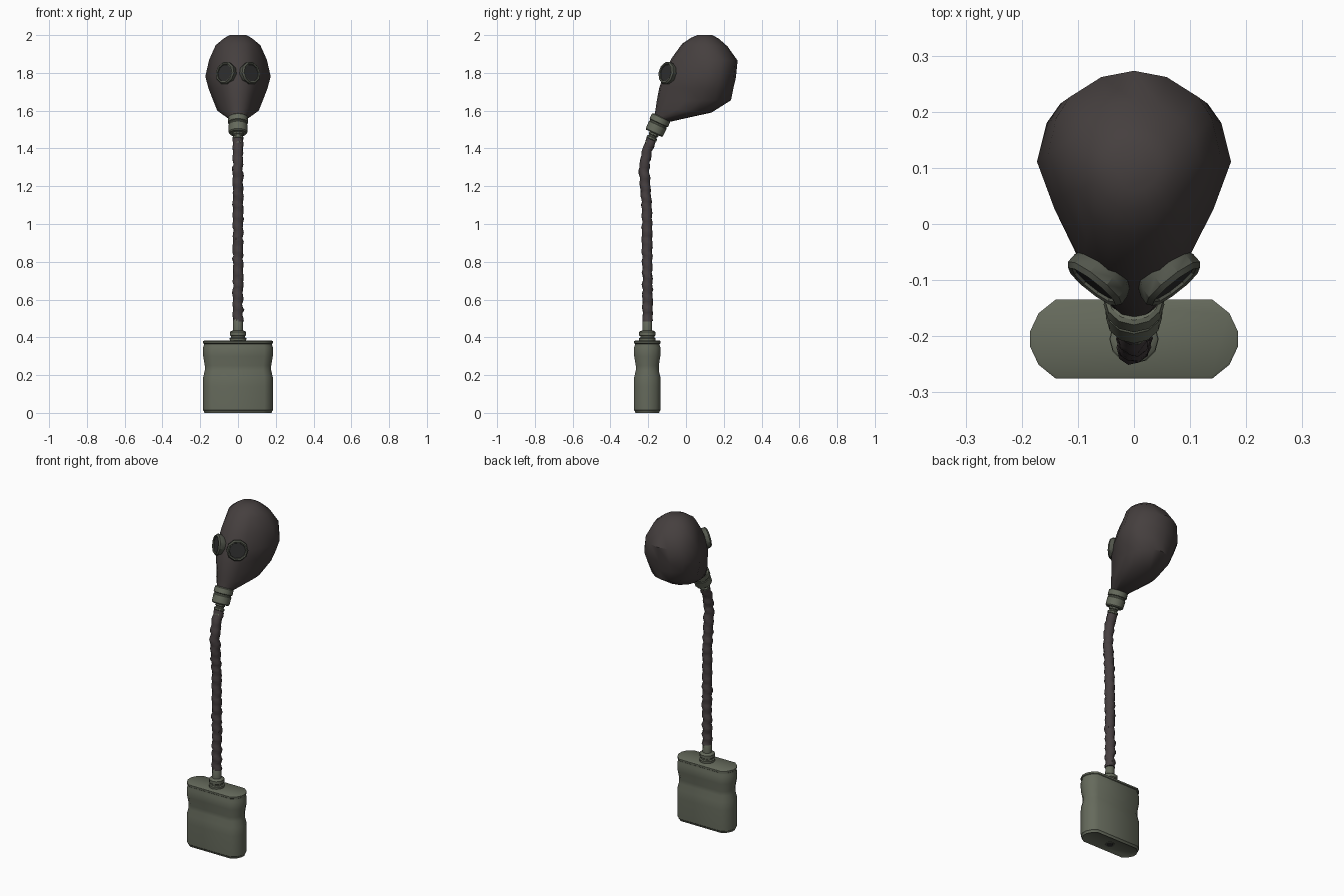
import bpy, bmesh, math, random
from mathutils import Vector

if "Cube" in bpy.data.objects:
    bpy.data.objects.remove(bpy.data.objects["Cube"])

random.seed(4)


def material(name, rgb):
    m = bpy.data.materials.new(name)
    m.diffuse_color = (*rgb, 1)
    m.use_nodes = True
    m.node_tree.nodes["Principled BSDF"].inputs["Base Color"].default_value = m.diffuse_color
    return m


RUBBER = material("dark_rubber", (0.060, 0.050, 0.049))
HOSE = material("hose_rubber", (0.062, 0.050, 0.052))
OLIVE = material("olive_metal", (0.130, 0.143, 0.106))
RIM = material("rim_metal", (0.085, 0.092, 0.072))
LENS = material("dark_lens", (0.028, 0.028, 0.028))


def loft(name, rings, mat, angle=40):
    """Skin a list of equal-length point rings, closing both ends."""
    bm = bmesh.new()
    vs = [[bm.verts.new(p) for p in ring] for ring in rings]
    n = len(rings[0])
    for a, b in zip(vs, vs[1:]):
        for i in range(n):
            j = (i + 1) % n
            bm.faces.new((a[i], a[j], b[j], b[i]))
    bm.faces.new(vs[0])
    bm.faces.new(vs[-1])
    bmesh.ops.recalc_face_normals(bm, faces=bm.faces)
    me = bpy.data.meshes.new(name)
    bm.to_mesh(me)
    bm.free()
    me.materials.append(mat)
    for p in me.polygons:
        p.use_smooth = True
    me.set_sharp_from_angle(angle=math.radians(angle))
    ob = bpy.data.objects.new(name, me)
    bpy.context.collection.objects.link(ob)
    return ob


def lathe(name, origin, axis, profile, mat, n=12):
    """Turn (radius, height) pairs around an axis."""
    q = Vector(axis).normalized().to_track_quat('Z', 'Y')
    o = Vector(origin)
    rings = [[o + q @ Vector((r * math.cos(2 * math.pi * i / n),
                              r * math.sin(2 * math.pi * i / n), h))
              for i in range(n)] for r, h in profile]
    return loft(name, rings, mat, 35)


# Hood: rings spanned by a front and a back point, egg-shaped blending to round
EGG = [(0, 0), (0.02, .27), (.12, .53), (.38, .82), (.6, 1), (.78, .90),
       (.87, .76), (.97, .38), (1, 0)]


def head_ring(fy, fz, by, bz, w, k):
    half = []
    for i, (t, s) in enumerate(EGG):
        a = math.pi * i / 8
        t = t * (1 - k) + k * (1 - math.cos(a)) / 2
        s = s * (1 - k) + k * math.sin(a)
        half.append(Vector((s * w, fy + (by - fy) * t, fz + (bz - fz) * t)))
    return half + [Vector((-p.x, p.y, p.z)) for p in half[-2:0:-1]]


HOOD = [(.06, 2.0, .14, 2.0, .045, 1),
        (.025, 1.985, .175, 1.98, .075, .9),
        (-.02, 1.955, .22, 1.94, .118, .6),
        (-.078, 1.875, .273, 1.865, .153, .2),
        (-.118, 1.79, .264, 1.775, .173, 0),
        (-.142, 1.72, .25, 1.715, .156, 0),
        (-.155, 1.65, .238, 1.655, .131, 0),
        (-.160, 1.615, .135, 1.59, .110, .1),
        (-.164, 1.59, .03, 1.567, .078, .4),
        (-.167, 1.575, -.09, 1.54, .045, 1)]
loft("mask_hood", [head_ring(*r) for r in HOOD], RUBBER, 38)

# Eyepieces: rim and lens, one per side
for side, s in (("left", -1), ("right", 1)):
    c, axis = (s * .072, -.108, 1.80), (s * .61, -.77, .18)
    lathe("eye_rim_" + side, c, axis,
          [(.050, -.045), (.060, -.022), (.061, -.004), (.054, .005),
           (.047, .002), (.045, -.008)], RIM, 10)
    lathe("eye_lens_" + side, c, axis, [(.046, -.008), (.045, -.003)], LENS, 10)

# Collar under the snout, tilted forward, with a short ribbed neck
AX = (0, -.42, -.91)
lathe("snout_collar", (0, -.133, 1.56), AX,
      [(.046, -.008), (.053, -.003), (.054, .026), (.048, .030),
       (.048, .036), (.051, .040), (.050, .082), (.045, .088)], OLIVE)
lathe("collar_neck", (0, -.168, 1.482), AX,
      [(.028, -.01), (.028, .012), (.023, .016), (.023, .022),
       (.030, .026), (.030, .036), (.024, .040), (.024, .065)], OLIVE, 10)

# Crumpled hose along a smooth path
PATH = [Vector((0, y, z)) for y, z in
        ((-.182, 1.45), (-.209, 1.38), (-.222, 1.29), (-.216, 1.20),
         (-.207, 1.08), (-.205, .80), (-.203, .485))]


def path_point(z):
    for i in range(len(PATH) - 1):
        p1, p2 = PATH[i], PATH[i + 1]
        if z >= p2.z - 1e-6:
            t = (p1.z - z) / (p1.z - p2.z)
            return p1.lerp(p2, t)
    return PATH[-1].copy()


COUNT, SIDES = 64, 10
rings = []
for k in range(COUNT + 1):
    z = 1.45 + (.485 - 1.45) * k / COUNT
    c = path_point(z)
    d = (path_point(max(z - .03, .485)) - path_point(min(z + .03, 1.45))).normalized()
    u = Vector((1, 0, 0))
    v = d.cross(u).normalized()
    c.x += random.uniform(-.002, .002)
    ring = []
    for i in range(SIDES):
        a = 2 * math.pi * i / SIDES
        r = .0275 + .0028 * math.sin(k * 1.6 + a) + random.uniform(-.0025, .0025)
        ring.append(c + (u * math.cos(a) + v * math.sin(a)) * r)
    rings.append(ring)
loft("hose", rings, HOSE, 50)

# Canister: flat rounded tin with a shallow waist and a top rim
CORNER = [(.14, .070), (.17, .046), (.185, .014)]
QUAD = CORNER + [(x, -y) for x, y in CORNER[::-1]]
OUTLINE = QUAD + [(-x, -y) for x, y in QUAD]
LEVELS = [(.004, -.012), (.0, -.007), (.010, -.005), (.014, -.001), (.05, 0),
          (.14, 0), (.19, -.001), (.225, -.009), (.25, -.009), (.30, -.001),
          (.345, 0), (.358, -.004), (.366, -.004), (.369, 0), (.379, 0),
          (.382, -.004)]
loft("canister", [[Vector((x * (1 + o / .185), -.205 + y * (1 + o / .07), z))
                   for x, y in OUTLINE] for z, o in LEVELS], OLIVE, 40)

# Screw cap and hose fitting on top, small air inlet below
lathe("canister_cap", (0, -.205, 0), (0, 0, 1),
      [(.043, .375), (.044, .395), (.037, .399), (.037, .406),
       (.043, .410), (.043, .428), (.036, .434), (.026, .436),
       (.025, .496), (.022, .50)], OLIVE)
lathe("air_inlet_rim", (0, -.205, 0), (0, 0, 1), [(.026, .001), (.026, .006)], RIM)
lathe("air_inlet", (0, -.205, 0), (0, 0, 1), [(.018, .0), (.018, .006)], LENS)
